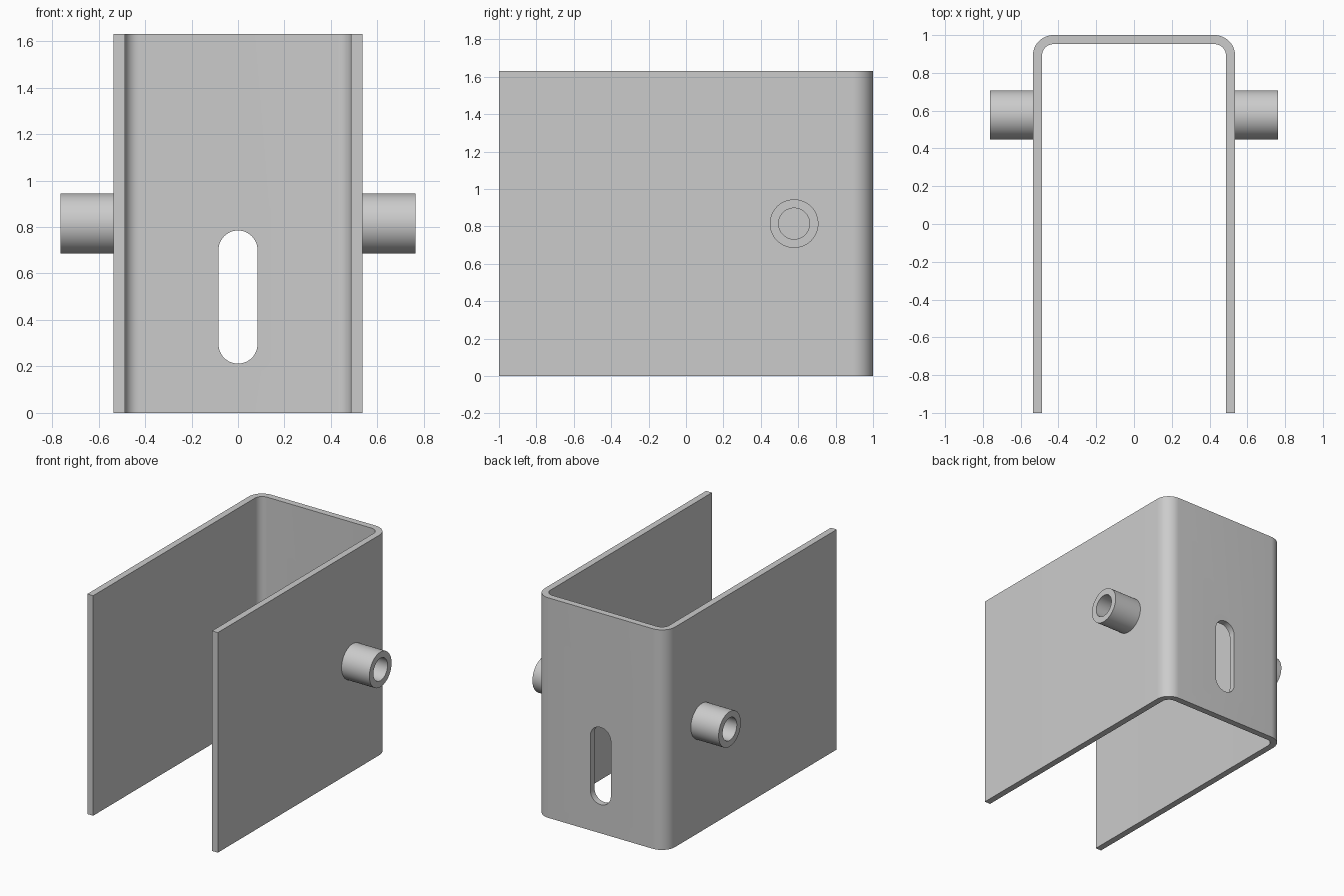
import bpy, bmesh, math
from mathutils import Vector

if "Cube" in bpy.data.objects:
    bpy.data.objects.remove(bpy.data.objects["Cube"], do_unlink=True)

HALF_WIDTH, HEIGHT, THICK, BEND = 0.535, 1.63, 0.048, 0.108

steel = bpy.data.materials.new("plain grey steel")
grey = (0.6, 0.6, 0.6, 1)
steel.diffuse_color = grey
steel.use_nodes = True
steel.node_tree.nodes["Principled BSDF"].inputs["Base Color"].default_value = grey


def finish(name, bm):
    bmesh.ops.recalc_face_normals(bm, faces=bm.faces)
    mesh = bpy.data.meshes.new(name)
    bm.to_mesh(mesh)
    bm.free()
    obj = bpy.data.objects.new(name, mesh)
    bpy.context.collection.objects.link(obj)
    mesh.materials.append(steel)
    return obj


def activate(obj):
    bpy.ops.object.select_all(action='DESELECT')
    obj.select_set(True)
    bpy.context.view_layer.objects.active = obj


def extrude(name, outline, offset):
    bm = bmesh.new()
    face = bm.faces.new([bm.verts.new(p) for p in outline])
    ext = bmesh.ops.extrude_face_region(bm, geom=[face])["geom"]
    verts = [g for g in ext if isinstance(g, bmesh.types.BMVert)]
    bmesh.ops.translate(bm, verts=verts, vec=offset)
    return finish(name, bm)


def arc(cx, cy, radius, start, end, steps):
    angles = [math.radians(start + (end - start) * i / steps) for i in range(steps + 1)]
    return [(cx + radius * math.cos(a), cy + radius * math.sin(a)) for a in angles]


# Bent sheet channel, open at the front
cx, cy = HALF_WIDTH - BEND, 1 - BEND
outer = [(HALF_WIDTH, -1)] + arc(cx, cy, BEND, 0, 90, 12)
inner = [(HALF_WIDTH - THICK, -1)] + arc(cx, cy, BEND - THICK, 0, 90, 12)
outer += [(-x, y) for x, y in reversed(outer)]
inner += [(-x, y) for x, y in reversed(inner)]
channel = extrude("channel", [(x, y, 0) for x, y in outer + inner[::-1]], (0, 0, HEIGHT))

# Rounded slot through the back wall
slot_r, slot_low, slot_high = 0.084, 0.296, 0.701
slot = arc(0, slot_high, slot_r, 0, 180, 24) + arc(0, slot_low, slot_r, 180, 360, 24)
cutter = extrude("slot_cutter", [(x, 0.9, z) for x, z in slot], (0, 0.2, 0))
cutter.hide_render = True
cut = channel.modifiers.new("slot", 'BOOLEAN')
cut.operation, cut.solver, cut.object = 'DIFFERENCE', 'EXACT', cutter
activate(channel)
bpy.ops.object.modifier_apply(modifier=cut.name)
bpy.data.objects.remove(cutter, do_unlink=True)

# Hollow side bosses, closed by the channel walls
bosses = []
for side, name in ((1, "left_boss"), (-1, "right_boss")):
    bm = bmesh.new()
    section = [(0.53, 0.083), (0.763, 0.083), (0.763, 0.13), (0.53, 0.13)]
    verts = [bm.verts.new((side * x, 0.578, 0.815 + r)) for x, r in section]
    edges = [bm.edges.new((verts[i], verts[(i + 1) % 4])) for i in range(4)]
    bmesh.ops.spin(bm, geom=verts + edges, cent=(0, 0.578, 0.815), axis=(1, 0, 0),
                   angle=math.tau, steps=48)
    bmesh.ops.remove_doubles(bm, verts=bm.verts, dist=0.0001)
    bosses.append(finish(name, bm))

for obj in [channel] + bosses:
    activate(obj)
    bpy.ops.object.shade_smooth_by_angle(angle=math.radians(30))
